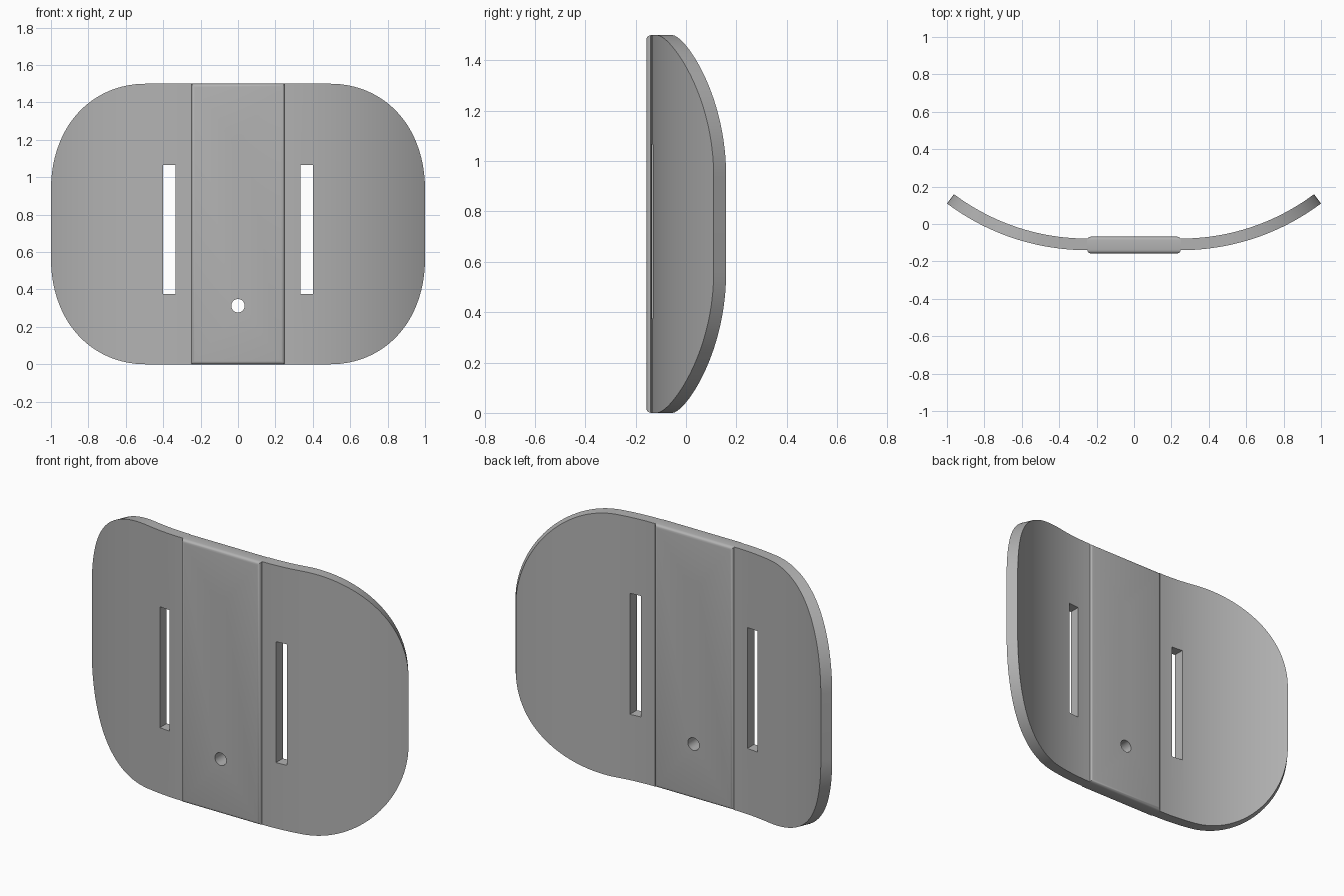
import bpy
import bmesh
from math import sin, cos, pi
from mathutils import Vector

if "Cube" in bpy.data.objects:
    bpy.data.objects.remove(bpy.data.objects["Cube"])

HALF_PANEL, RADIUS, THICK = 0.25, 1.25, 0.062
FRONT, HEIGHT, CORNER, SPAN = -0.14, 1.5, 0.56, 1.054

grey = bpy.data.materials.new("plain grey")
grey.use_nodes = True
grey.diffuse_color = (0.45, 0.45, 0.45, 1)
grey.node_tree.nodes["Principled BSDF"].inputs["Base Color"].default_value = (0.45, 0.45, 0.45, 1)


def finish(name, bm):
    bmesh.ops.recalc_face_normals(bm, faces=bm.faces)
    mesh = bpy.data.meshes.new(name)
    bm.to_mesh(mesh)
    bm.free()
    mesh.materials.append(grey)
    obj = bpy.data.objects.new(name, mesh)
    bpy.context.collection.objects.link(obj)
    return obj


def box(x0, x1, y0, y1, z0, z1):
    bm = bmesh.new()
    bmesh.ops.create_cube(bm, size=1)
    bmesh.ops.scale(bm, vec=(x1 - x0, y1 - y0, z1 - z0), verts=bm.verts)
    bmesh.ops.translate(bm, vec=((x0 + x1) / 2, (y0 + y1) / 2, (z0 + z1) / 2), verts=bm.verts)
    return bm


def select_only(obj):
    bpy.ops.object.select_all(action="DESELECT")
    obj.select_set(True)
    bpy.context.view_layer.objects.active = obj


def cut(obj, cutter):
    mod = obj.modifiers.new("cut", "BOOLEAN")
    mod.operation, mod.solver, mod.object = "DIFFERENCE", "EXACT", cutter
    select_only(obj)
    bpy.ops.object.modifier_apply(modifier=mod.name)
    bpy.data.objects.remove(cutter)


def bent(s, depth):
    # Position on the bent sheet, s measured along the front surface
    if s < HALF_PANEL:
        return s, FRONT + depth
    a = (s - HALF_PANEL) / RADIUS
    r = RADIUS - depth
    return HALF_PANEL + r * sin(a), FRONT + RADIUS - r * cos(a)


def wing(name, side):
    # Columns across the sheet: distance and half height, rounded corners at the end
    straight = SPAN - CORNER
    start = HALF_PANEL - 0.001
    columns = [(start + (straight - start) * i / 6, HEIGHT / 2) for i in range(6)]
    for i in range(33):
        a = pi / 2 * i / 32
        columns.append((straight + CORNER * sin(a), HEIGHT / 2 - CORNER + CORNER * cos(a)))
    bm = bmesh.new()
    rings = []
    for s, h in columns:
        ring = []
        for depth, sign in ((0, -1), (0, 1), (THICK, 1), (THICK, -1)):
            x, y = bent(s, depth)
            ring.append(bm.verts.new((side * x, y, HEIGHT / 2 + sign * h)))
        rings.append(ring)
    for a, b in zip(rings, rings[1:]):
        for i in range(4):
            j = (i + 1) % 4
            bm.faces.new((a[i], a[j], b[j], b[i]))
    bm.faces.new(rings[0])
    bm.faces.new(rings[-1])
    obj = finish(name, bm)
    xs = sorted((side * 0.335, side * 0.402))
    cut(obj, finish("slot_cutter", box(xs[0], xs[1], -0.4, 0.4, 0.375, 1.065)))
    return obj


# Raised centre panel with rounded front and back rims
bm = box(-HALF_PANEL, HALF_PANEL, -0.157, -0.068, 0, HEIGHT)
rims = [e for e in bm.edges if abs(e.verts[0].co.y - e.verts[1].co.y) < 0.001]
bmesh.ops.bevel(bm, geom=rims, offset=0.018, segments=4, profile=0.5, affect="EDGES")
panel = finish("centre_panel", bm)

# Two bolt holes through the panel
for z in (0.313, 1.19):
    bm = bmesh.new()
    bmesh.ops.create_cone(bm, cap_ends=True, segments=32, radius1=0.036, radius2=0.036, depth=1)
    for v in bm.verts:
        v.co = Vector((v.co.x, v.co.z, v.co.y + z))
    cut(panel, finish("hole_cutter", bm))

# Curved wings with strap slots
parts = [panel, wing("left_wing", 1), wing("right_wing", -1)]
for part in parts:
    select_only(part)
    bpy.ops.object.shade_smooth_by_angle(angle=0.5)
